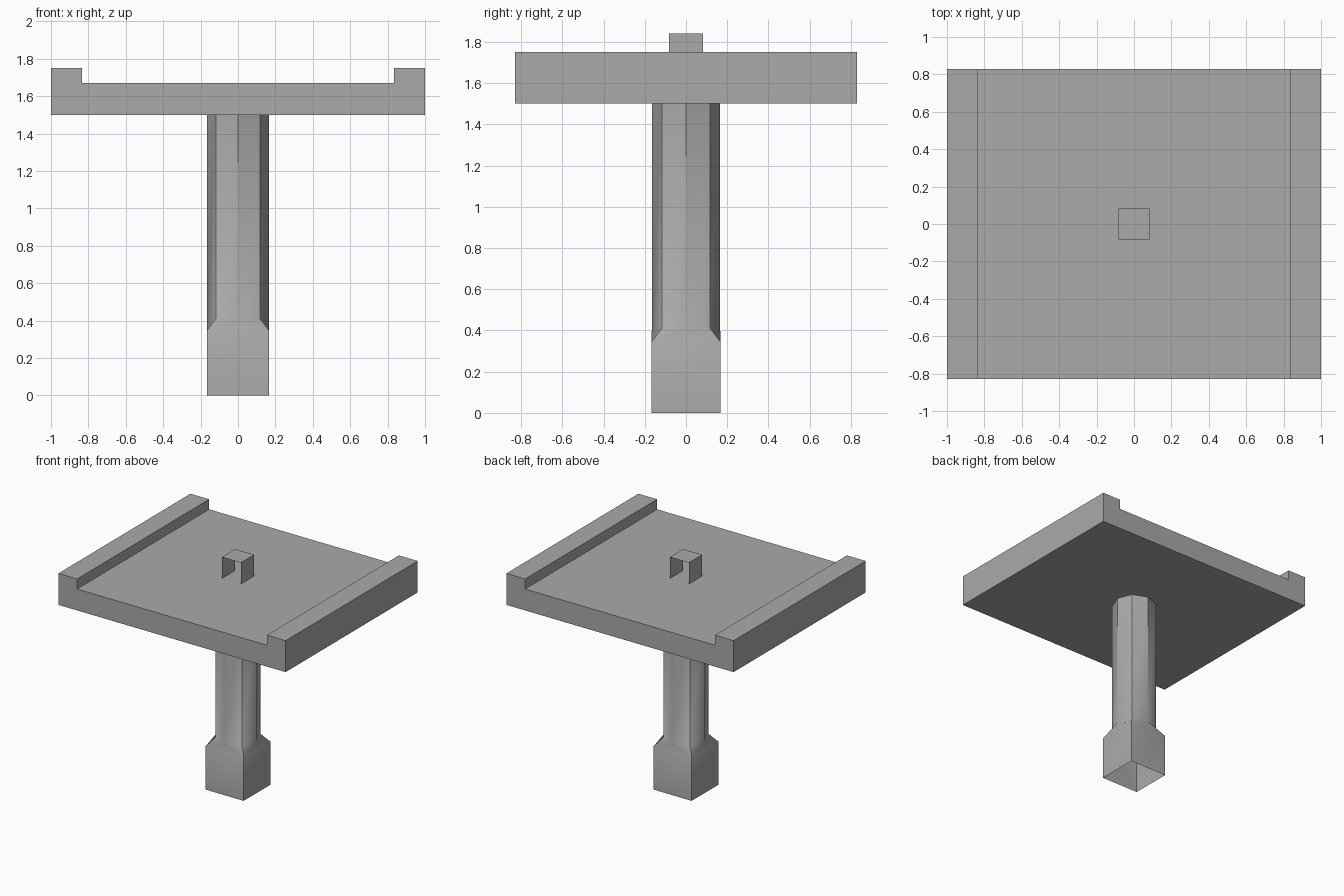
import bpy, bmesh, math

cube = bpy.data.objects.get("Cube")
if cube:
    bpy.data.objects.remove(cube, do_unlink=True)

grey = bpy.data.materials.new("plain grey")
grey.use_nodes = True
grey.diffuse_color = (0.4, 0.4, 0.4, 1)
grey.node_tree.nodes["Principled BSDF"].inputs["Base Color"].default_value = (0.4, 0.4, 0.4, 1)


def finish(name, bm):
    bm.normal_update()
    mesh = bpy.data.meshes.new(name)
    bm.to_mesh(mesh)
    bm.free()
    mesh.materials.append(grey)
    obj = bpy.data.objects.new(name, mesh)
    bpy.context.collection.objects.link(obj)
    return obj


# Tray: channel profile with a raised rail on each side, extruded front to back
half = [(1, 1.5), (1, 1.75), (0.835, 1.75), (0.835, 1.67)]
profile = half + [(-x, z) for x, z in reversed(half)]
bm = bmesh.new()
face = bm.faces.new([bm.verts.new((x, -0.83, z)) for x, z in profile])
out = bmesh.ops.extrude_face_region(bm, geom=[face])
bmesh.ops.translate(bm, vec=(0, 1.66, 0),
                    verts=[g for g in out["geom"] if isinstance(g, bmesh.types.BMVert)])
bmesh.ops.recalc_face_normals(bm, faces=bm.faces)
finish("tray", bm)

# Top bracket: thin sheet folded into an arch, open at front and back
bm = bmesh.new()
path = [(-0.083, 1.67), (-0.083, 1.84), (0.083, 1.84), (0.083, 1.67)]
rows = [[bm.verts.new((x, y, z)) for x, z in path] for y in (-0.083, 0.083)]
for i in range(3):
    bm.faces.new((rows[0][i], rows[0][i + 1], rows[1][i + 1], rows[1][i]))
bmesh.ops.recalc_face_normals(bm, faces=bm.faces)
for f in bm.faces:
    c = f.calc_center_median()
    if f.normal.x * c.x + f.normal.z * (c.z - 1.7) < 0:
        f.normal_flip()
finish("top_bracket", bm)

# Post: square hollow foot, open below, blending into an eight-sided shaft
W, R = 0.167, 0.166
bm = bmesh.new()


def ring(count, radius, start, z):
    return [bm.verts.new((radius * math.cos(start + i * math.tau / count),
                          radius * math.sin(start + i * math.tau / count), z))
            for i in range(count)]


foot = ring(4, W * math.sqrt(2), math.pi / 4, 0)
shoulder = ring(4, W * math.sqrt(2), math.pi / 4, 0.345)
low = ring(8, R, math.pi / 4, 0.41)
high = ring(8, R, math.pi / 4, 1.5)
for i in range(4):
    j, a, b, c = (i + 1) % 4, 2 * i, 2 * i + 1, (2 * i + 2) % 8
    bm.faces.new((foot[i], foot[j], shoulder[j], shoulder[i]))
    bm.faces.new((shoulder[i], shoulder[j], low[b]))
    bm.faces.new((shoulder[i], low[b], low[a]))
    bm.faces.new((shoulder[j], low[c], low[b]))
for i in range(8):
    j = (i + 1) % 8
    bm.faces.new((low[i], low[j], high[j], high[i]))
bmesh.ops.recalc_face_normals(bm, faces=bm.faces)

# Corner edges stay crisp while the shoulder blends smoothly
for f in bm.faces:
    f.smooth = True
crisp = list(zip(foot, shoulder)) + list(zip(shoulder, low[::2])) + list(zip(low, high))
for pair in crisp:
    bm.edges.get(pair).smooth = False
finish("post", bm)
